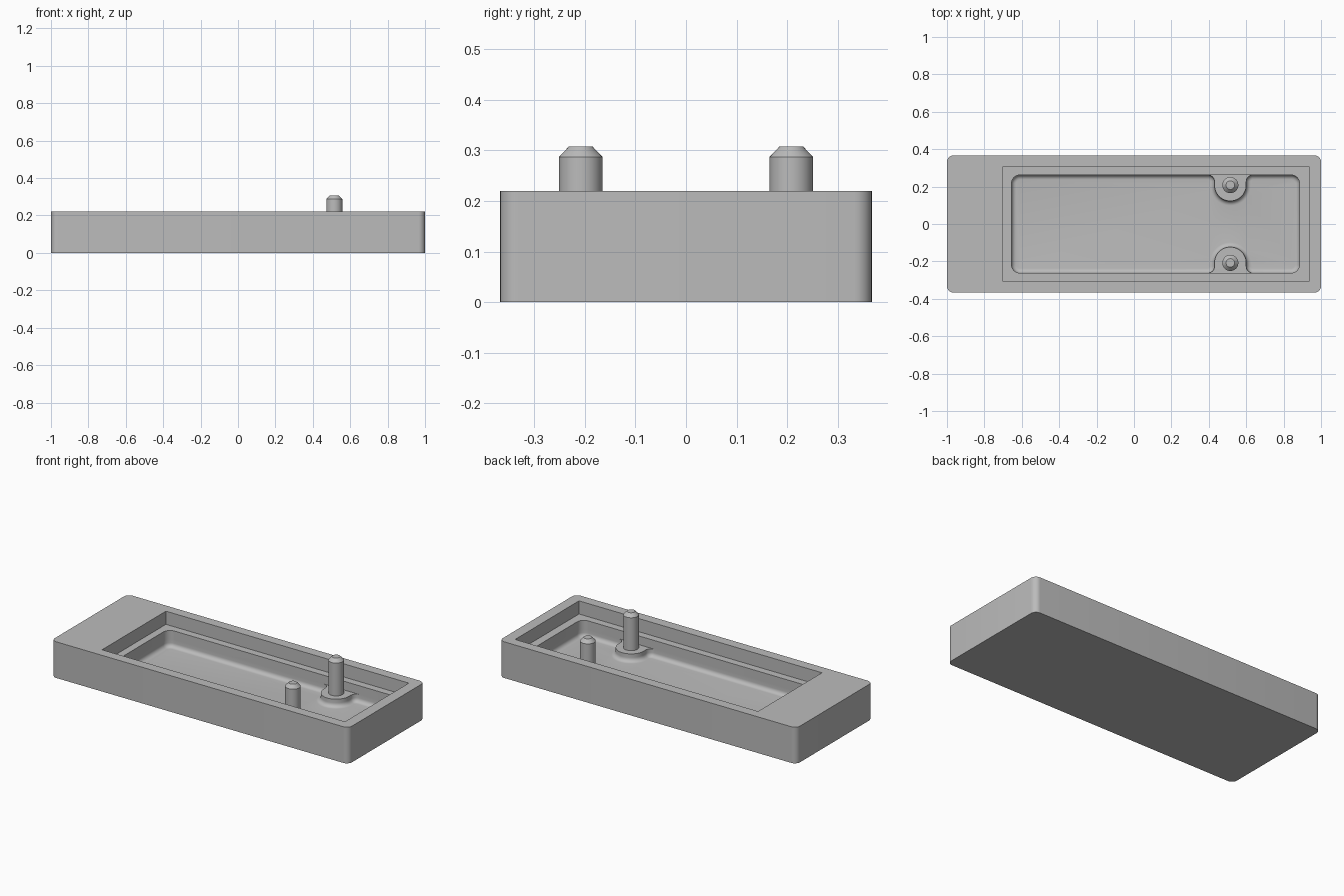
import bpy, bmesh, math

if "Cube" in bpy.data.objects:
    bpy.data.objects.remove(bpy.data.objects["Cube"])

TOP, LEDGE, PAD, FLOOR = 0.22, 0.14, 0.087, 0.04
PEG_X, PEG_Y = 0.515, 0.208

grey = bpy.data.materials.new("light_grey")
grey.diffuse_color = (0.5, 0.5, 0.5, 1)
grey.use_nodes = True
grey.node_tree.nodes["Principled BSDF"].inputs["Base Color"].default_value = grey.diffuse_color


def arc(cx, cy, r, a0, a1, n=8):
    """Points on an arc, angles in degrees."""
    steps = [math.radians(a0 + (a1 - a0) * i / n) for i in range(n + 1)]
    return [(cx + r * math.cos(a), cy + r * math.sin(a)) for a in steps]


def rounded_rect(x0, x1, y, r):
    pts = []
    for cx, cy, a in ((x1 - r, y - r, 0), (x0 + r, y - r, 90),
                      (x0 + r, r - y, 180), (x1 - r, r - y, 270)):
        pts += arc(cx, cy, r, a, a + 90)
    return pts


def pocket(d, flat=False):
    """Pocket outline inset by d, notched by two U-shaped pads (flat: no notches)."""
    x0, x1, w, r, j = -0.655 + d, 0.885 - d, 0.262 - d, 0.045 - d, 0.035 - d
    p = 0.085 + d
    notch = arc(PEG_X + p + j, w - j, j, 90, 180)
    notch += arc(PEG_X, PEG_Y, p, 0, -180, 24)
    notch += arc(PEG_X - p - j, w - j, j, 0, 90)
    if flat:
        notch = [(x, w) for x, y in notch]
    half = arc(x1 - r, w - r, r, 0, 90) + notch + arc(x0 + r, w - r, r, 90, 180)
    return half + [(x, -y) for x, y in reversed(half)]


def finish(bm, name):
    bmesh.ops.remove_doubles(bm, verts=bm.verts, dist=1e-5)
    bmesh.ops.dissolve_degenerate(bm, dist=1e-5, edges=bm.edges)
    bmesh.ops.recalc_face_normals(bm, faces=bm.faces)
    mesh = bpy.data.meshes.new(name)
    bm.to_mesh(mesh)
    bm.free()
    mesh.materials.append(grey)
    ob = bpy.data.objects.new(name, mesh)
    bpy.context.collection.objects.link(ob)
    bpy.ops.object.select_all(action='DESELECT')
    ob.select_set(True)
    bpy.context.view_layer.objects.active = ob
    bpy.ops.object.shade_smooth_by_angle(angle=math.radians(30))
    return ob


# Tray: outer wall, rim, recess, ledge, pocket with pads, filleted floor
bm = bmesh.new()


def ring(pts, z):
    return [bm.verts.new((x, y, z)) for x, y in pts]


def edges_of(loop):
    out = []
    for a, b in zip(loop, loop[1:] + loop[:1]):
        out.append(bm.edges.get((a, b)) or bm.edges.new((a, b)))
    return out


def bridge(a, b):
    for i in range(len(a)):
        k = (i + 1) % len(a)
        bm.faces.new((a[i], a[k], b[k], b[i]))


def fill(*loops):
    bmesh.ops.triangle_fill(bm, use_beauty=True, normal=(0, 0, 1),
                            edges=[e for l in loops for e in edges_of(l)])


outer = rounded_rect(-1, 1, 0.367, 0.035)
base, rim = ring(outer, 0), ring(outer, TOP)
bridge(base, rim)
bm.faces.new(base)

box = [(0.935, 0.307), (-0.7, 0.307), (-0.7, -0.307), (0.935, -0.307)]
recess_top, recess_low = ring(box, TOP), ring(box, LEDGE)
bridge(recess_top, recess_low)
fill(rim, recess_top)

mouth = ring(rounded_rect(-0.655, 0.885, 0.262, 0.045), LEDGE)
fill(recess_low, mouth)

wall_top, wall_low = ring(pocket(0, True), LEDGE), ring(pocket(0, True), PAD)
bridge(wall_top, wall_low)
last = ring(pocket(0), PAD)
bridge(wall_low, last)              # pad tops
FIL = 0.025
for i in range(7):                  # pad sides and floor fillet
    a = math.radians(15 * i)
    nxt = ring(pocket(FIL * (1 - math.cos(a))), FLOOR + FIL * (1 - math.sin(a)))
    bridge(last, nxt)
    last = nxt
fill(last)
finish(bm, "tray")

# Chamfered locating pegs
for side, name in ((-1, "front_peg"), (1, "back_peg")):
    pm = bmesh.new()
    rings = []
    for r, z in ((0.043, PAD), (0.043, 0.287), (0.023, 0.308)):
        rings.append([pm.verts.new((PEG_X + x, side * PEG_Y + y, z))
                      for x, y in arc(0, 0, r, 0, 360, 32)[:-1]])
    for a, b in zip(rings, rings[1:]):
        for i in range(32):
            k = (i + 1) % 32
            pm.faces.new((a[i], a[k], b[k], b[i]))
    pm.faces.new(rings[0])
    pm.faces.new(rings[-1])
    finish(pm, name)
